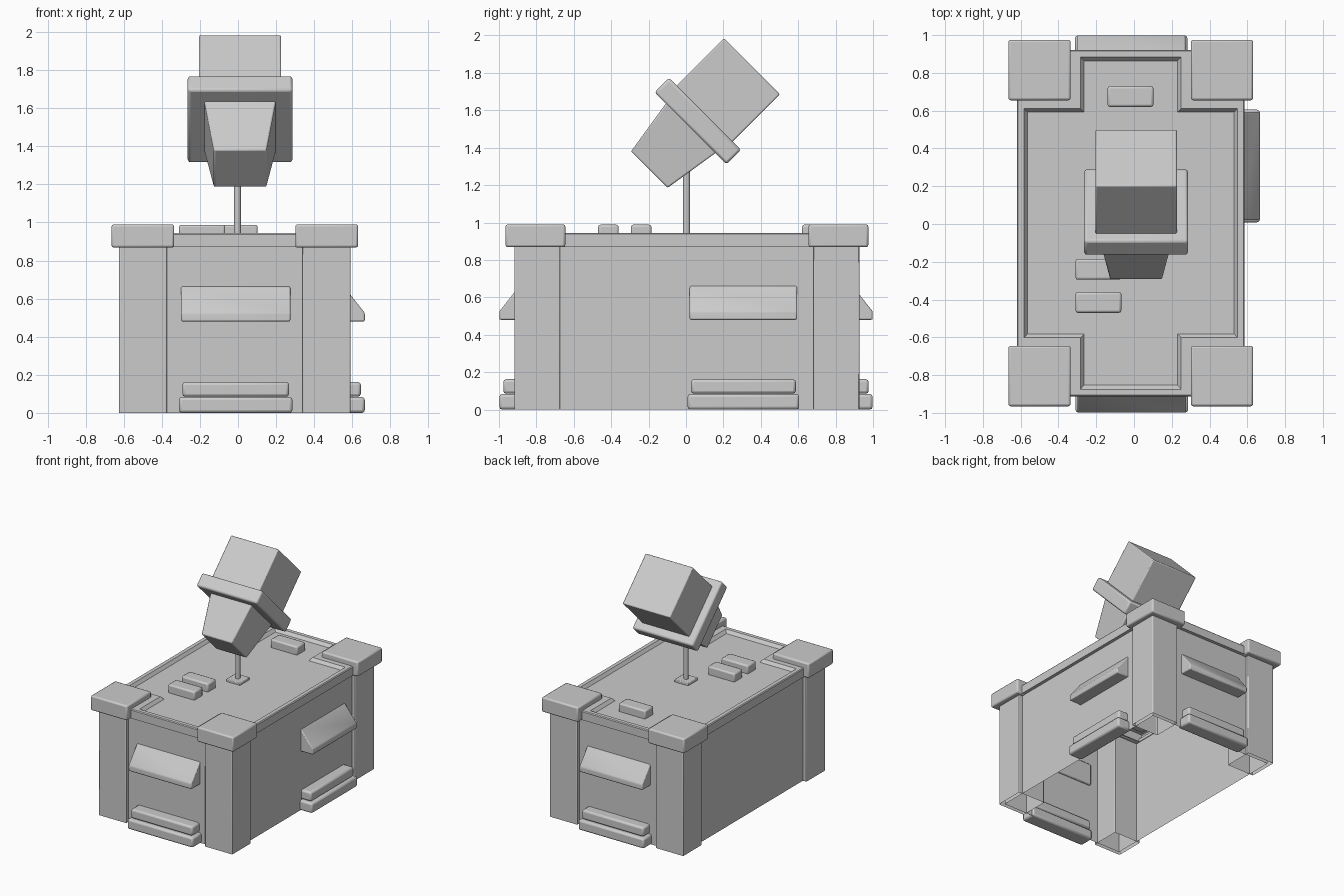
import bpy, bmesh, math
from mathutils import Matrix, Vector

if "Cube" in bpy.data.objects:
    bpy.data.objects.remove(bpy.data.objects["Cube"])

CX, CY = -0.017, 0.005   # body centre


def finish(name, bm, bevel=0.0, matrix=None):
    bmesh.ops.recalc_face_normals(bm, faces=bm.faces)
    me = bpy.data.meshes.new(name)
    bm.to_mesh(me)
    bm.free()
    ob = bpy.data.objects.new(name, me)
    bpy.context.collection.objects.link(ob)
    if matrix is not None:
        ob.matrix_world = matrix
    if bevel:
        m = ob.modifiers.new("bevel", 'BEVEL')
        m.width, m.segments = bevel, 2
        m.limit_method, m.angle_limit = 'ANGLE', math.radians(25)
    bpy.ops.object.select_all(action='DESELECT')
    ob.select_set(True)
    bpy.context.view_layer.objects.active = ob
    bpy.ops.object.shade_smooth_by_angle(angle=math.radians(40))
    return ob


def box(name, lo, hi, bevel=0.01, drop=(), matrix=None):
    """Box between two corners; drop lists the z directions left open."""
    lo, hi = Vector(lo), Vector(hi)
    bm = bmesh.new()
    bmesh.ops.create_cube(bm, size=1)
    for v in bm.verts:
        v.co = Vector([(lo[i] + hi[i]) / 2 + v.co[i] * (hi[i] - lo[i]) for i in range(3)])
    bm.normal_update()
    gone = [f for f in bm.faces if any(f.normal.z * d > 0.9 for d in drop)]
    bmesh.ops.delete(bm, geom=gone, context='FACES_ONLY')
    return finish(name, bm, bevel, matrix)


def prism(name, profile, x0, x1, matrix):
    """Extrude a (y, z) profile along x."""
    bm = bmesh.new()
    f = bm.faces.new([bm.verts.new((x0, y, z)) for y, z in profile])
    r = bmesh.ops.extrude_face_region(bm, geom=[f])
    vs = [g for g in r['geom'] if isinstance(g, bmesh.types.BMVert)]
    bmesh.ops.translate(bm, verts=vs, vec=(x1 - x0, 0, 0))
    return finish(name, bm, 0.008, matrix)


# Hollow body walls, open underneath
box("body_walls", (CX - 0.575, CY - 0.89, 0), (CX + 0.575, CY + 0.89, 0.9), 0, (1, -1))

# Corner pillars (open underneath) and their caps
for sx, side in ((-1, "left"), (1, "right")):
    for sy, end in ((-1, "front"), (1, "back")):
        px, py = CX + sx * 0.482, CY + sy * 0.8
        box(f"pillar_{end}_{side}", (px - .125, py - .122, 0), (px + .125, py + .122, .89), 0.006, (-1,))
        px, py = CX + sx * 0.483, CY + sy * 0.81
        box(f"pillar_cap_{end}_{side}", (px - .165, py - .16, .868), (px + .165, py + .16, .99), 0.012)


# Cross-shaped rim and sunken deck
def cross(hx, hy, nx, ny):
    quarter = [(hx, ny), (nx, ny), (nx, hy)]
    pts = list(quarter)
    pts += [(-x, y) for x, y in reversed(quarter)]
    pts += [(-x, -y) for x, y in quarter]
    pts += [(x, -y) for x, y in reversed(quarter)]
    return pts


bm = bmesh.new()
rings = []
for dims, z in (((.57, .885, .30, .64), .87), ((.602, .917, .33, .67), .87),
                ((.602, .917, .33, .67), .938), ((.596, .911, .324, .664), .945),
                ((.565, .88, .267, .607), .945), ((.547, .858, .247, .587), .92)):
    rings.append([bm.verts.new((CX + x, CY + y, z)) for x, y in cross(*dims)])
for a, b in zip(rings, rings[1:]):
    for i in range(12):
        j = (i + 1) % 12
        bm.faces.new((a[i], a[j], b[j], b[i]))
bm.faces.new(rings[-1])
finish("top_deck", bm)

# Sloped hoods and stepped ledges on front, back and right side
places = {
    "front": Matrix.Translation((-0.012, 0, 0)),
    "back": Matrix.Translation((-0.015, 0, 0)) @ Matrix.Rotation(math.pi, 4, 'Z'),
    "right": Matrix.Translation((-0.332, 0.307, 0)) @ Matrix.Rotation(math.pi / 2, 4, 'Z'),
}
for side, m in places.items():
    prism(f"hood_{side}", [(-.87, .665), (-.887, .665), (-.998, .525), (-.998, .48), (-.87, .48)],
          -.287, .287, m)
    box(f"lower_ledge_{side}", (-.298, -.998, 0), (.298, -.87, .083), 0.015, (), m)
    box(f"upper_ledge_{side}", (-.28, -.977, .085), (.28, -.87, .162), 0.015, (), m)

# Raised blocks on the deck
for i, (x0, y0) in enumerate(((-.14, .62), (-.31, -.295), (-.31, -.47))):
    box(f"deck_block_{i + 1}", (x0, y0, .91), (x0 + .243, y0 + .11, .988), 0.012)

# Post and its foot plate
box("post_foot", (-.065, -.06, .91), (.06, .065, .942), 0.006)
bm = bmesh.new()
bmesh.ops.create_cone(bm, cap_ends=True, segments=12, radius1=.019, radius2=.019, depth=.55)
finish("post", bm, 0, Matrix.Translation((-.003, .003, 1.185)))

# Tilted lamp-like head: local +z points up and back
tilt = Matrix.Translation((0.011, 0.063, 1.542)) @ Matrix.Rotation(math.radians(-45), 4, 'X')
box("head_block", (-.216, -.215, 0), (.216, .209, .412), 0.008, (), tilt)
box("head_flange", (-.275, -.272, -.055), (.275, .272, .055), 0.014, (), tilt)
bm = bmesh.new()
bmesh.ops.create_cube(bm, size=1)
for v in bm.verts:
    half = .188 if v.co.z > 0 else .138
    v.co = Vector((math.copysign(half, v.co.x), math.copysign(half, v.co.y),
                   -.05 if v.co.z > 0 else -.367))
finish("head_nozzle", bm, 0.008, tilt)
